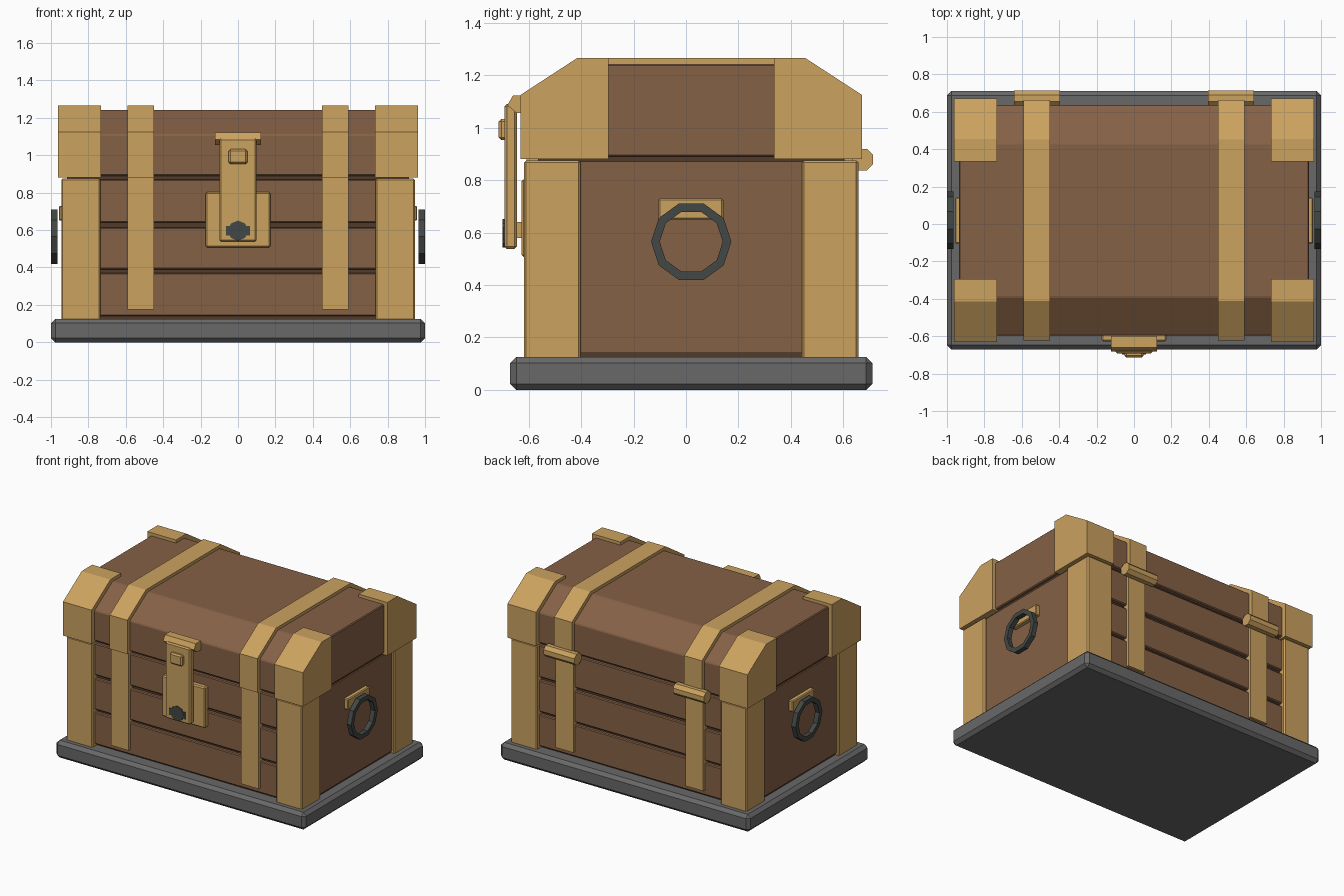
import bpy, bmesh, math
from mathutils import Matrix, Vector

old = bpy.data.objects.get("Cube")
if old:
    bpy.data.objects.remove(old, do_unlink=True)


def material(name, rgb):
    m = bpy.data.materials.new(name)
    m.use_nodes = True
    m.diffuse_color = (*rgb, 1)
    m.node_tree.nodes["Principled BSDF"].inputs["Base Color"].default_value = (*rgb, 1)
    return m


WOOD = material("brown wood", (0.235, 0.119, 0.06))
SEAM = material("dark wood seam", (0.085, 0.044, 0.025))
BRASS = material("brass", (0.60, 0.36, 0.115))
STONE = material("grey base", (0.14, 0.14, 0.14))
IRON = material("dark iron", (0.054, 0.064, 0.058))
MID = 0.02  # depth centre of the chest body


def finish(name, bm, mat, bevel=0):
    if bevel:
        bmesh.ops.bevel(bm, geom=bm.edges[:], offset=bevel, segments=1, affect='EDGES')
    bmesh.ops.recalc_face_normals(bm, faces=bm.faces[:])
    mesh = bpy.data.meshes.new(name)
    bm.to_mesh(mesh)
    bm.free()
    mesh.materials.append(mat)
    ob = bpy.data.objects.new(name, mesh)
    bpy.context.collection.objects.link(ob)
    return ob


def box(name, x, y, z, mat, bevel=0):
    bm = bmesh.new()
    bmesh.ops.create_cube(bm, size=1)
    for v in bm.verts:
        v.co = Vector(r[0] if c < 0 else r[1] for c, r in zip(v.co, (x, y, z)))
    return finish(name, bm, mat, bevel)


def prism(name, x, profile, mat, bevel=0):
    """Extrude a (y, z) profile along x."""
    bm = bmesh.new()
    face = bm.faces.new([bm.verts.new((x[0], y, z)) for y, z in profile])
    new = bmesh.ops.extrude_face_region(bm, geom=[face])["geom"]
    moved = [v for v in new if isinstance(v, bmesh.types.BMVert)]
    bmesh.ops.translate(bm, vec=(x[1] - x[0], 0, 0), verts=moved)
    return finish(name, bm, mat, bevel)


def polygon(cy, cz, r, sides, turn=0.0):
    return [(cy + r * math.cos(math.tau * (i + turn) / sides),
             cz + r * math.sin(math.tau * (i + turn) / sides)) for i in range(sides)]


def span(s, a, b):
    return tuple(sorted((s * a, s * b)))


def depth(s, a, b):
    return tuple(sorted((MID + s * a, MID + s * b)))


# Base slab
box("base", (-1, 1), depth(1, -0.69, 0.69), (0, 0.125), STONE, 0.023)

# Body: dark core shows in the gaps between planks
box("body_core", (-0.915, 0.915), depth(1, -0.585, 0.585), (0.11, 0.9), SEAM)
for i, z in enumerate([(0.14, 0.37), (0.39, 0.615), (0.64, 0.87)]):
    box(f"plank_{i + 1}", (-0.918, 0.918), depth(1, -0.61, 0.61), z, WOOD, 0.006)
for s, side in ((1, "left"), (-1, "right")):
    box(f"side_panel_{side}", span(s, 0.86, 0.925), depth(1, -0.605, 0.605), (0.14, 0.87), WOOD)

# Lid
half = [(0.615, 0.89), (0.615, 1.11), (0.41, 1.243)]
lid = [(MID + y, z) for y, z in half] + [(MID - y, z) for y, z in reversed(half)]
prism("lid", (-0.935, 0.935), lid, WOOD, 0.006)
half = [(0.65, 0.88), (0.65, 1.125), (0.435, 1.265)]
strap = [(MID + y, z) for y, z in half] + [(MID - y, z) for y, z in reversed(half)]

for s, side in ((1, "left"), (-1, "right")):
    # Straps around lid and body, with rear hinges
    prism(f"lid_strap_{side}", span(s, 0.45, 0.592),
          [(MID + (y - MID) * 0.99, z) for y, z in strap], BRASS)
    prism(f"hinge_{side}", span(s, 0.395, 0.642), polygon(0.673, 0.878, 0.044, 8, 0.5), BRASS)
    for t, end in ((1, "back"), (-1, "front")):
        box(f"body_strap_{end}_{side}", span(s, 0.45, 0.592), depth(t, 0.55, 0.628),
            (0.175, 0.88), BRASS)
        # Corner posts and lid corner caps
        box(f"corner_post_{end}_{side}", span(s, 0.735, 0.945), depth(t, 0.422, 0.637),
            (0.11, 0.875), BRASS, 0.008)
        cap = [(MID + t * 0.315, 0.88)] + [(MID + t * y, z) for y, z in half] \
            + [(MID + t * 0.315, 1.265)]
        prism(f"lid_corner_{end}_{side}", span(s, 0.732, 0.962), cap, BRASS)

    # Side handle: mount and ten-sided ring
    box(f"handle_mount_{side}", span(s, 0.92, 0.957), (-0.105, 0.142), (0.65, 0.73), BRASS, 0.006)
    bm = bmesh.new()
    loops = [[bm.verts.new((s * x, y, z)) for y, z in polygon(MID, 0.565, r, 10)]
             for x, r in ((0.965, 0.153), (1.0, 0.153), (1.0, 0.12), (0.965, 0.12))]
    for k in range(4):
        a, b = loops[k], loops[(k + 1) % 4]
        for i in range(10):
            j = (i + 1) % 10
            bm.faces.new((a[i], a[j], b[j], b[i]))
    finish(f"handle_ring_{side}", bm, IRON)

# Front latch
box("latch_plate", (-0.173, 0.173), (-0.627, -0.58), (0.507, 0.803), BRASS, 0.008)
box("latch_hasp", (-0.1, 0.1), (-0.692, -0.645), (0.537, 1.09), BRASS, 0.009)
box("latch_pin_block", (-0.05, 0.05), (-0.714, -0.66), (0.953, 1.033), BRASS, 0.01)
prism("latch_hinge", (-0.124, 0.124),
      [(-0.6, 1.055), (-0.645, 1.055), (-0.681, 1.085), (-0.66, 1.122), (-0.6, 1.122)], BRASS)
box("latch_link", (-0.06, 0.06), (-0.66, -0.61), (0.58, 0.64), BRASS)

# Iron lock stud
bm = bmesh.new()
bmesh.ops.create_cone(bm, cap_ends=True, segments=8, radius1=0.054, radius2=0.054, depth=0.04,
                      matrix=Matrix.Translation((0, -0.679, 0.597)) @ Matrix.Rotation(math.pi / 2, 4, 'X'))
finish("lock_stud", bm, IRON)
box("lock_bar", (-0.064, 0.064), (-0.697, -0.66), (0.572, 0.622), IRON)
